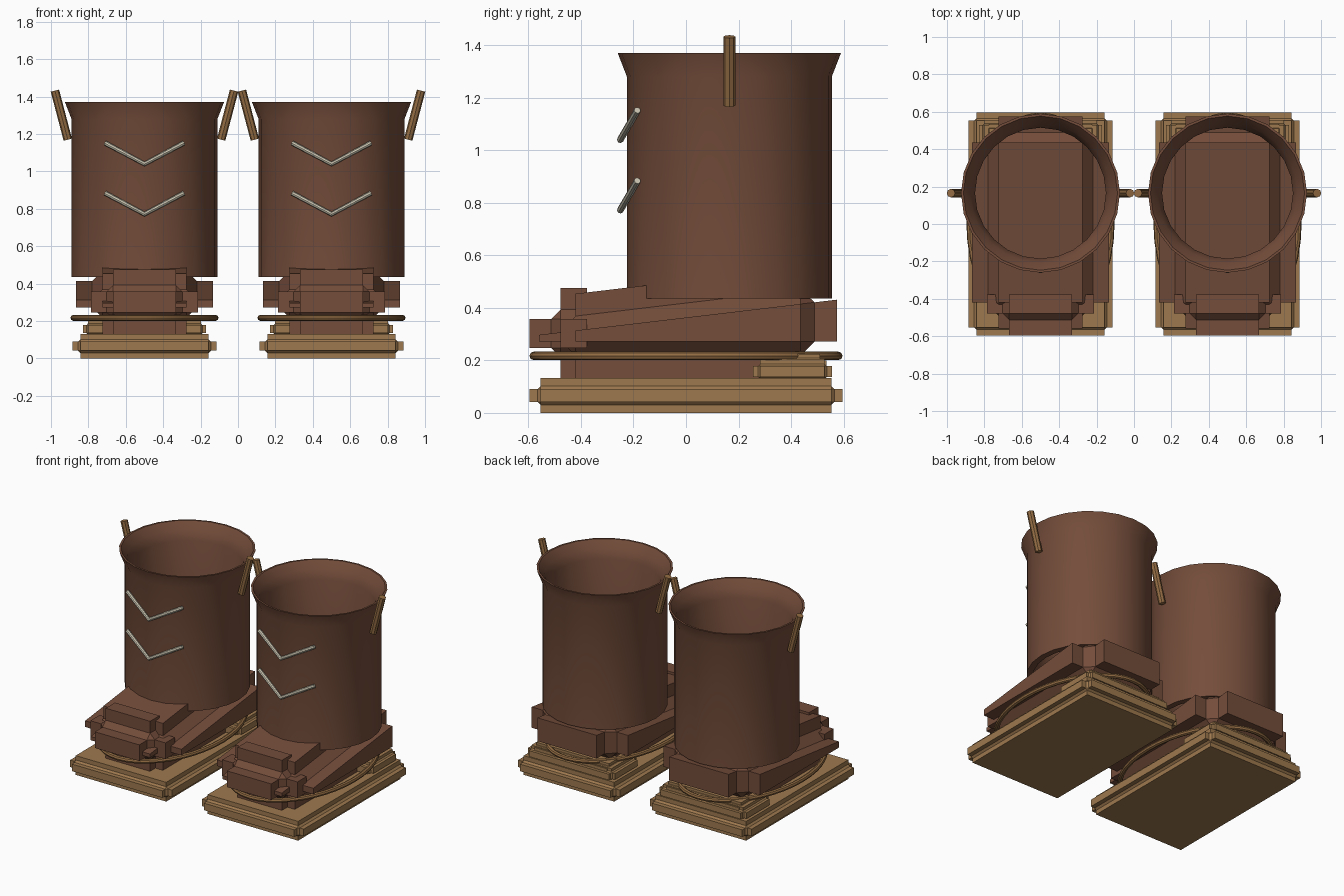
import bpy, bmesh, math
from mathutils import Vector

if "Cube" in bpy.data.objects:
    bpy.data.objects.remove(bpy.data.objects["Cube"])


def material(name, rgb):
    m = bpy.data.materials.new(name)
    m.diffuse_color = (*rgb, 1)
    m.use_nodes = True
    m.node_tree.nodes["Principled BSDF"].inputs["Base Color"].default_value = m.diffuse_color
    return m


BROWN = material("brown leather", (0.175, 0.074, 0.043))
TAN = material("tan sole", (0.34, 0.19, 0.077))
BRONZE = material("bronze cord", (0.29, 0.15, 0.056))
CREAM = material("cream", (0.62, 0.58, 0.46))


def finish(name, bm, mat, smooth=False):
    bmesh.ops.remove_doubles(bm, verts=bm.verts[:], dist=1e-5)
    bmesh.ops.dissolve_degenerate(bm, edges=bm.edges[:], dist=1e-5)
    bmesh.ops.recalc_face_normals(bm, faces=bm.faces[:])
    me = bpy.data.meshes.new(name)
    bm.to_mesh(me)
    bm.free()
    me.materials.append(mat)
    ob = bpy.data.objects.new(name, me)
    bpy.context.collection.objects.link(ob)
    if smooth:
        shade(ob)
    return ob


def shade(ob):
    bpy.ops.object.select_all(action='DESELECT')
    ob.select_set(True)
    bpy.context.view_layer.objects.active = ob
    bpy.ops.object.shade_smooth_by_angle(angle=math.radians(40))


def skin(bm, rings, closed=False):
    """Join equal-length rings of points with quads."""
    vs = [[bm.verts.new(p) for p in r] for r in rings]
    n = len(vs[0])
    pairs = list(zip(vs, vs[1:])) + ([(vs[-1], vs[0])] if closed else [])
    for a, b in pairs:
        for i in range(n):
            j = (i + 1) % n
            bm.faces.new((a[i], a[j], b[j], b[i]))
    return vs


def notched_box(name, cx, hx, y0, y1, z0, z1, b, f, mat, slope=0):
    """Box whose edges are cut by a step b with a small inner fillet f.
    slope raises the upper half towards the back."""
    cy, hy = (y0 + y1) / 2, (y1 - y0) / 2
    ix, iy = hx - b, hy - b
    core = [(ix, iy)] * 4
    fillet = [(ix + f, iy)] * 2 + [(ix, iy + f)] * 2
    fillet[1], fillet[2] = (ix + f, iy), (ix, iy + f)
    full = [(hx, iy), (ix + f, iy), (ix, iy + f), (ix, hy)]
    levels = [(z0, core), (z0 + b - f, core), (z0 + b, fillet), (z0 + b, full),
              (z1 - b, full), (z1 - b, fillet), (z1 - b + f, core), (z1, core)]
    rings = []
    for k, (z, q) in enumerate(levels):
        rev = q[::-1]
        plan = (q + [(-x, y) for x, y in rev] + [(-x, -y) for x, y in q]
                + [(x, -y) for x, y in rev])
        rings.append([(cx + x, cy + y, z + (slope * (cy + y - y0) if k > 3 else 0))
                      for x, y in plan])
    bm = bmesh.new()
    vs = skin(bm, rings)
    for r in (vs[0], vs[-1]):
        bm.faces.new([r[i] for i in (0, 4, 8, 12)])
    return finish(name, bm, mat)


def lathe(name, cx, cy, profile, mat, sides=24):
    bm = bmesh.new()
    skin(bm, [[(cx + r * math.cos(2 * math.pi * i / sides),
                cy + r * math.sin(2 * math.pi * i / sides), z) for i in range(sides)]
              for r, z in profile], closed=True)
    return finish(name, bm, mat, True)


def rod(name, points, radius, mat, cyclic=False):
    """Round rod swept along a path."""
    cu = bpy.data.curves.new(name, 'CURVE')
    cu.dimensions = '3D'
    cu.bevel_depth, cu.bevel_resolution, cu.use_fill_caps = radius, 2, True
    sp = cu.splines.new('POLY')
    sp.points.add(len(points) - 1)
    for p, co in zip(sp.points, points):
        p.co = (*co, 1)
    sp.use_cyclic_u = cyclic
    tmp = bpy.data.objects.new(name + "_path", cu)
    bpy.context.collection.objects.link(tmp)
    dg = bpy.context.evaluated_depsgraph_get()
    me = bpy.data.meshes.new_from_object(tmp.evaluated_get(dg))
    bpy.data.objects.remove(tmp)
    me.materials.clear()
    me.materials.append(mat)
    ob = bpy.data.objects.new(name, me)
    bpy.context.collection.objects.link(ob)
    shade(ob)


SHAFT_Y = 0.165
for side, cx in (("left", -0.5), ("right", 0.5)):
    # Sole and stacked heel
    notched_box(side + "_sole", cx, 0.385, -0.595, 0.595, 0, 0.132, 0.042, 0.012, TAN)
    notched_box(side + "_heel", cx, 0.33, 0.255, 0.555, 0.11, 0.205, 0.027, 0.008, TAN)
    notched_box(side + "_heel_top", cx, 0.30, 0.37, 0.535, 0.14, 0.225, 0.025, 0.008, TAN)

    # Foot: wedge-shaped body and toe cap
    notched_box(side + "_foot", cx, 0.365, -0.56, 0.575, 0.132, 0.437, 0.14, 0.055,
                BROWN, slope=0.118)
    notched_box(side + "_toe_cap", cx, 0.285, -0.595, -0.26, 0.13, 0.475, 0.117, 0.035, BROWN)

    # Welt cord around the foot
    rod(side + "_welt_cord",
        [(cx + 0.38 * math.cos(math.tau * i / 40), 0.58 * math.sin(math.tau * i / 40), 0.217)
         for i in range(40)], 0.016, BRONZE, True)

    # Open shaft with flared rim
    lathe(side + "_shaft", cx, SHAFT_Y,
          [(0.39, 0.435), (0.39, 1.28), (0.425, 1.37), (0.412, 1.37), (0.375, 1.32),
           (0.35, 1.26), (0.35, 0.435)], BROWN)

    # Pull straps on both sides
    for s in (-1, 1):
        rod(side + "_pull_strap", [(cx + s * 0.41, SHAFT_Y, 1.17),
                                   (cx + s * 0.479, SHAFT_Y, 1.432)], 0.023, BRONZE)

    # Chevrons on the front of the shaft
    for z in (1.04, 0.772):
        rod(side + "_chevron", [(cx - 0.21, -0.185, z + 0.112), (cx, -0.25, z),
                                (cx + 0.21, -0.185, z + 0.112)], 0.013, CREAM)
